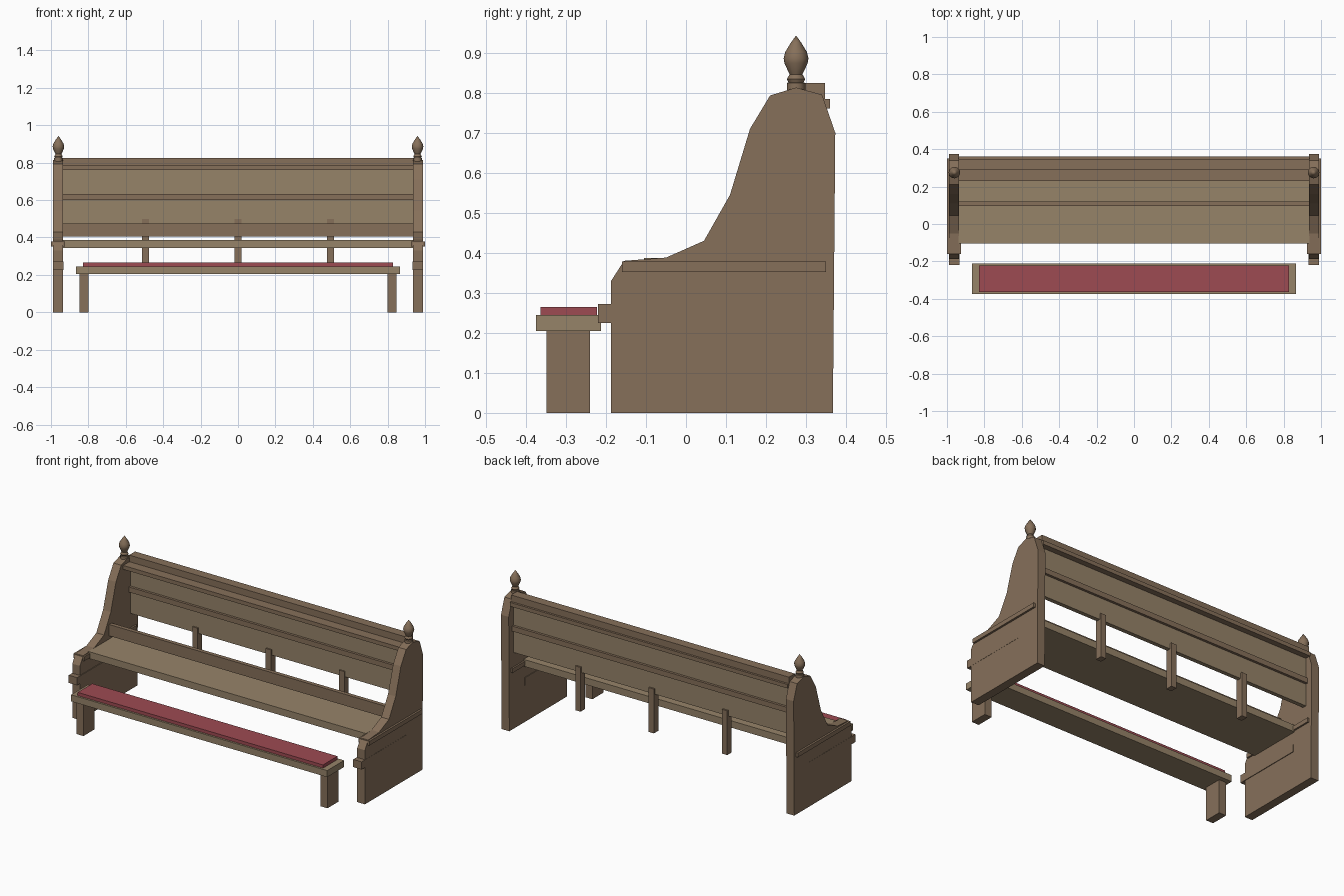
import bpy, bmesh, math

if "Cube" in bpy.data.objects:
    bpy.data.objects.remove(bpy.data.objects["Cube"])


def material(name, rgb):
    m = bpy.data.materials.new(name)
    m.diffuse_color = (*rgb, 1)
    m.use_nodes = True
    m.node_tree.nodes["Principled BSDF"].inputs["Base Color"].default_value = m.diffuse_color
    return m


BROWN = material("brown_wood", (0.24, 0.162, 0.102))
TAN = material("tan_wood", (0.305, 0.227, 0.141))
RED = material("red_fabric", (0.337, 0.069, 0.084))


def finish(name, bm, mat):
    bmesh.ops.remove_doubles(bm, verts=bm.verts, dist=1e-5)
    bmesh.ops.recalc_face_normals(bm, faces=bm.faces)
    mesh = bpy.data.meshes.new(name)
    bm.to_mesh(mesh)
    bm.free()
    mesh.materials.append(mat)
    ob = bpy.data.objects.new(name, mesh)
    bpy.context.collection.objects.link(ob)
    return ob


def box(name, x, y, z, mat):
    bm = bmesh.new()
    bmesh.ops.create_cube(bm, size=1)
    for v in bm.verts:
        v.co = [(lo + hi) / 2 + c * (hi - lo) for c, (lo, hi) in zip(v.co, (x, y, z))]
    return finish(name, bm, mat)


def span(name, half, y, z, mat):
    return box(name, (-half, half), y, z, mat)


def end_panel(name, x0, x1):
    profile = [(-.187, 0), (-.187, .33), (-.155, .38), (-.05, .388), (.045, .43),
               (.11, .545), (.16, .71), (.21, .793), (.275, .813), (.34, .795),
               (.373, .70), (.367, 0)]
    bm = bmesh.new()
    face = bm.faces.new([bm.verts.new((x0, y, z)) for y, z in profile])
    ext = bmesh.ops.extrude_face_region(bm, geom=[face], use_keep_orig=True)
    for g in ext["geom"]:
        if isinstance(g, bmesh.types.BMVert):
            g.co.x = x1
    return finish(name, bm, BROWN)


def finial(name, x, y):
    profile = [(0, .805), (.023, .805), (.023, .824), (.019, .826), (.023, .834),
               (.016, .846), (.019, .852), (.029, .874), (.031, .886),
               (.027, .902), (.013, .925), (0, .943)]
    n = 12
    bm = bmesh.new()
    rings = [[bm.verts.new((x + r * math.cos(2 * math.pi * i / n),
                            y + r * math.sin(2 * math.pi * i / n), z))
              for i in range(n)] if r else [bm.verts.new((x, y, z))]
             for r, z in profile]
    for a, b in zip(rings, rings[1:]):
        for i in range(n):
            j = (i + 1) % n
            quad = [a[i % len(a)], a[j % len(a)], b[j % len(b)], b[i % len(b)]]
            bm.faces.new(list(dict.fromkeys(quad)))
    ob = finish(name, bm, BROWN)
    for p in ob.data.polygons:
        p.use_smooth = True
    bpy.ops.object.select_all(action='DESELECT')
    ob.select_set(True)
    bpy.context.view_layer.objects.active = ob
    bpy.ops.object.shade_smooth_by_angle(angle=math.radians(40))


# Bench ends, with trim and finials; kneeler legs
for side, s in (("left", -1), ("right", 1)):
    def mx(a, b):
        return tuple(sorted((s * a, s * b)))
    end_panel(f"end_panel_{side}", *mx(.936, .988))
    box(f"end_trim_{side}", mx(.926, 1.0), (-.16, .35), (.352, .378), BROWN)
    box(f"end_block_{side}", mx(.932, .989), (-.22, .22), (.225, .272), BROWN)
    finial(f"finial_{side}", s * .96, .275)
    box(f"kneeler_leg_{side}", mx(.80, .848), (-.348, -.24), (0, .205), BROWN)

# Seat
span("seat", .938, (-.105, .23), (.345, .387), TAN)

# Backrest
span("lower_back_rail", .938, (.095, .12), (.406, .475), BROWN)
span("back_panel", .938, (.30, .325), (.465, .77), TAN)
span("middle_back_rail", .938, (.285, .34), (.60, .632), BROWN)
span("top_moulding", .938, (.23, .36), (.76, .784), BROWN)
span("top_cap", .938, (.29, .347), (.784, .824), BROWN)

# Back supports
for i, x in enumerate((-.495, 0, .495)):
    box(f"back_support_{i + 1}", (x - .018, x + .018), (.292, .335), (.23, .50), BROWN)

# Kneeler
span("kneeler_board", .865, (-.375, -.212), (.205, .245), TAN)
span("kneeler_cushion", .828, (-.363, -.223), (.245, .265), RED)
